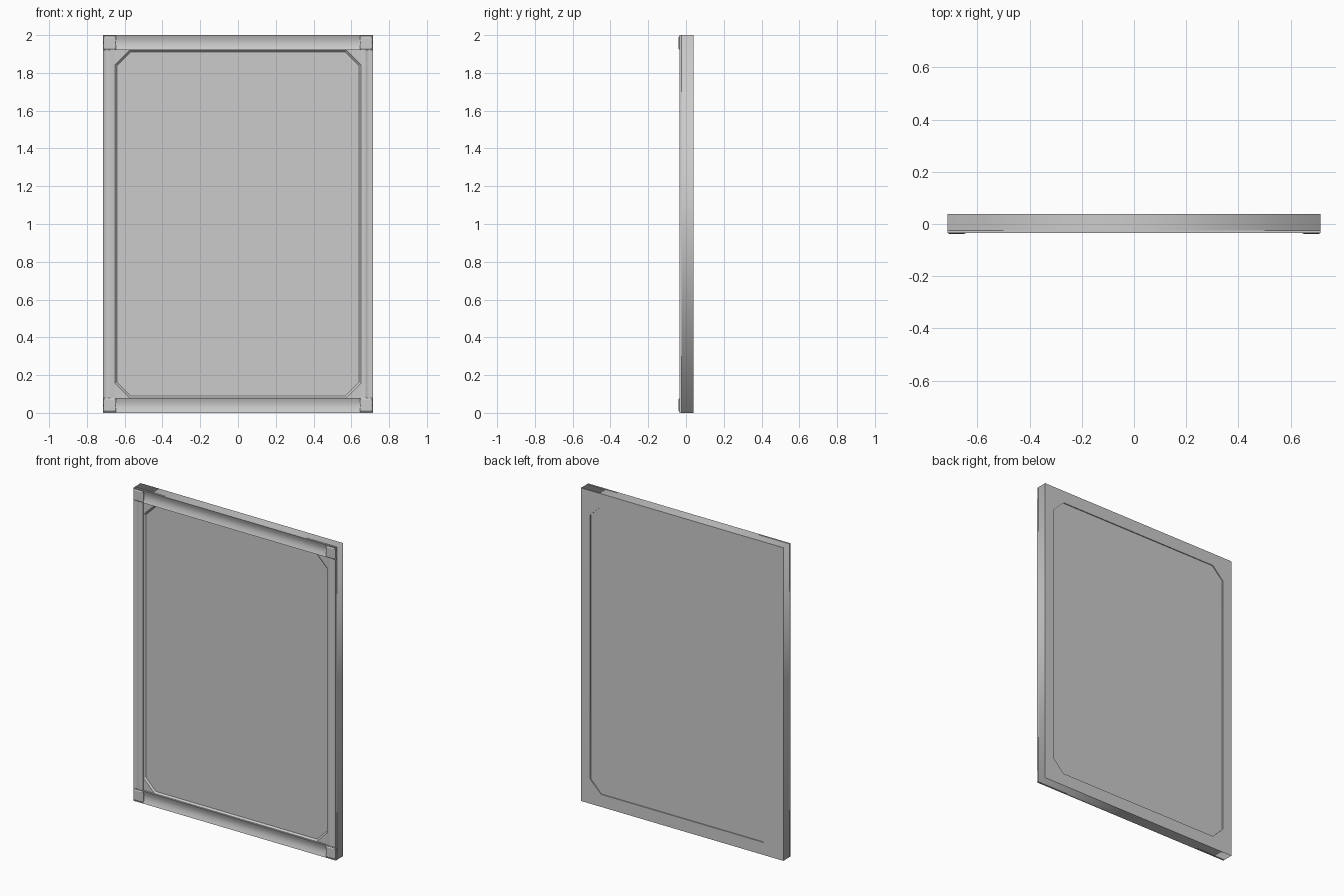
import bpy, bmesh, math

if "Cube" in bpy.data.objects:
    bpy.data.objects.remove(bpy.data.objects["Cube"])

W, H = 0.715, 2.0           # half width, full height
BACK, CORE, FACE = 0.039, -0.024, -0.035
IX, Z0, Z1, CH = 0.65, 0.08, 1.92, 0.077   # octagonal opening


def finish(name, bm, smooth=False):
    bmesh.ops.recalc_face_normals(bm, faces=bm.faces)
    me = bpy.data.meshes.new(name)
    bm.to_mesh(me)
    bm.free()
    ob = bpy.data.objects.new(name, me)
    bpy.context.collection.objects.link(ob)
    if smooth:
        bpy.ops.object.select_all(action='DESELECT')
        bpy.context.view_layer.objects.active = ob
        ob.select_set(True)
        bpy.ops.object.shade_smooth_by_angle(angle=math.radians(30))
    return ob


def octagon(i=0.0):
    x, a, b = IX - i, Z0 + i, Z1 - i
    c = CH - i * 0.586
    return [(x, a + c), (x, b - c), (x - c, b), (-x + c, b),
            (-x, b - c), (-x, a + c), (-x + c, a), (x - c, a)]


def loft(name, rings, caps=True, smooth=False):
    bm = bmesh.new()
    loops = [[bm.verts.new(p) for p in r] for r in rings]
    n = len(loops[0])
    for a, b in zip(loops, loops[1:]):
        for k in range(n):
            bm.faces.new((a[k], a[(k + 1) % n], b[(k + 1) % n], b[k]))
    if caps:
        bm.faces.new(loops[0])
        bm.faces.new(loops[-1])
    return finish(name, bm, smooth)


def ring(pts, y):
    return [(x, y, z) for x, z in pts]


def cove(a, b, depth, n=10):
    # concave hollow between two edges, closed by a flat back
    pts = [(a, CORE)]
    for k in range(n + 1):
        t = k / n
        pts.append((a + (b - a) * t, FACE + depth * math.sin(math.pi * t)))
    return pts + [(b, CORE)]


# Frame core: rectangle with an octagonal hole
cu = bpy.data.curves.new("frame_core", 'CURVE')
cu.dimensions, cu.fill_mode = '2D', 'BOTH'
cu.extrude = (BACK - CORE) / 2
for pts in ([(-W, 0), (W, 0), (W, H), (-W, H)], octagon()):
    sp = cu.splines.new('POLY')
    sp.points.add(len(pts) - 1)
    for p, (x, z) in zip(sp.points, pts):
        p.co = (x, z, 0, 1)
    sp.use_cyclic_u = True
core = bpy.data.objects.new("frame_core", cu)
bpy.context.collection.objects.link(core)
core.rotation_euler.x = math.pi / 2
core.location.y = (BACK + CORE) / 2
bpy.context.view_layer.objects.active = core
core.select_set(True)
bpy.ops.object.convert(target='MESH')

# Recessed panel and the sloped bead around its front
loft("panel", [ring(octagon(), -0.014), ring(octagon(), 0.033)])
loft("panel_bead", [ring(octagon(), CORE), ring(octagon(0.01), -0.0145)], caps=False)

# Hollowed top and bottom rails
for name, a, b in (("bottom_rail", 0.0, Z0), ("top_rail", H, Z1)):
    prof = cove(a, b, 0.009)
    loft(name, [[(x, y, z) for z, y in prof] for x in (-W, W)], smooth=True)

for s, side in ((-1, "left"), (1, "right")):
    # Stile: narrow hollow outside, plain strip inside
    for name, prof in (("stile_hollow", cove(W, 0.675, 0.006)),
                       ("stile_strip", [(0.675, CORE), (0.675, -0.033),
                                        (IX, -0.030), (IX, CORE)])):
        loft(f"{side}_{name}", [[(s * x, y, z) for x, y in prof] for z in (Z0, Z1)], smooth=True)

    # Corner blocks with a bevelled face
    for level, up in (("lower", 1), ("upper", -1)):
        base = 0 if up == 1 else H

        def rect(i, y):
            return [(s * x, y, base + up * z) for x, z in
                    ((0.645 + i, 0.006 + i), (0.713 - i, 0.006 + i),
                     (0.713 - i, 0.078 - i), (0.645 + i, 0.078 - i))]
        loft(f"{side}_{level}_corner_block",
             [rect(0, CORE), rect(0, -0.035), rect(0.006, -0.039)])
